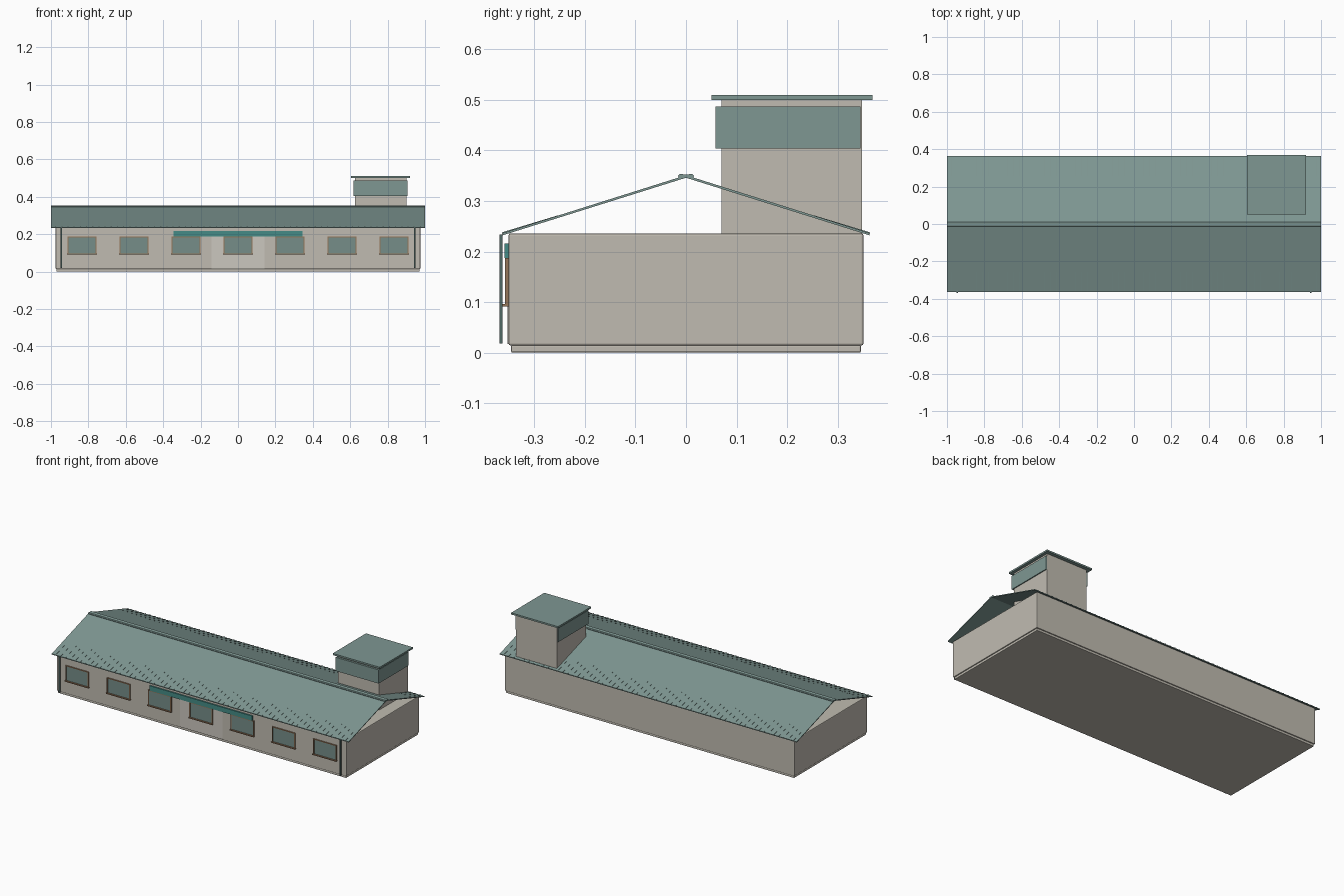
import bpy
import bmesh
import math
from mathutils import Vector

if "Cube" in bpy.data.objects:
    bpy.data.objects.remove(bpy.data.objects["Cube"])


def mat(name, r, g, b):
    m = bpy.data.materials.new(name)
    m.diffuse_color = (r, g, b, 1)
    m.use_nodes = True
    m.node_tree.nodes["Principled BSDF"].inputs["Base Color"].default_value = m.diffuse_color
    return m


WALL = mat("beige_plaster", 0.53, 0.50, 0.44)
DOOR = mat("pale_door", 0.60, 0.57, 0.52)
ROOF = mat("grey_green_metal", 0.21, 0.31, 0.29)
GLASS = mat("green_glass", 0.18, 0.27, 0.25)
TEAL = mat("teal_fascia", 0.06, 0.26, 0.24)
PIPE = mat("dark_green_pipe", 0.08, 0.14, 0.13)
WOOD = mat("brown_frame", 0.30, 0.18, 0.10)


def finish(name, bm, m):
    bmesh.ops.recalc_face_normals(bm, faces=bm.faces)
    me = bpy.data.meshes.new(name)
    bm.to_mesh(me)
    bm.free()
    me.materials.append(m)
    ob = bpy.data.objects.new(name, me)
    bpy.context.collection.objects.link(ob)
    return ob


def box(name, x, y, z, m, bevel=0):
    """Box from (min, max) pairs on each axis."""
    bm = bmesh.new()
    bmesh.ops.create_cube(bm, size=1)
    for v in bm.verts:
        v.co = Vector([(a + b) / 2 + c * (b - a) for (a, b), c in zip((x, y, z), v.co)])
    ob = finish(name, bm, m)
    if bevel:
        mod = ob.modifiers.new("soft_edges", 'BEVEL')
        mod.width, mod.segments = bevel, 2
    return ob


def prism(bm, profile, x0, x1):
    """Extrude a (y, z) profile along x."""
    a = [bm.verts.new((x0, y, z)) for y, z in profile]
    b = [bm.verts.new((x1, y, z)) for y, z in profile]
    n = len(profile)
    bm.faces.new(a)
    bm.faces.new(b[::-1])
    for i in range(n):
        bm.faces.new((a[i], b[i], b[(i + 1) % n], a[(i + 1) % n]))


# Walls and plinth
box("plinth", (-0.97, 0.97), (-0.346, 0.346), (0, 0.015), WALL, 0.003)
box("walls", (-0.975, 0.975), (-0.351, 0.351), (0.014, 0.236), WALL, 0.004)

# Roof slopes (open gables) with fine ribs at the eaves
for side, label in ((-1, "front"), (1, "back")):
    bm = bmesh.new()
    prism(bm, [(0, 0.346), (side * 0.363, 0.232), (side * 0.363, 0.2365), (0, 0.351)], -1, 1)
    finish(label + "_roof_slope", bm, ROOF)
    bm = bmesh.new()
    z1 = 0.2365 + 0.11 * 0.1145 / 0.363
    for i in range(60):
        x = -0.975 + i * 1.95 / 59
        prism(bm, [(side * 0.253, z1 - 0.001), (side * 0.364, 0.2355),
                   (side * 0.364, 0.238), (side * 0.253, z1 + 0.0005)],
              x - 0.003, x + 0.003)
    finish(label + "_roof_ribs", bm, ROOF)

    # Ridge cap half
    bm = bmesh.new()
    prism(bm, [(0, 0.349), (side * 0.014, 0.345), (side * 0.016, 0.350),
               (side * 0.012, 0.354), (0, 0.352)], -1, 1)
    finish(label + "_ridge_cap", bm, ROOF)

# Tower with band on three sides and a flat cap
box("tower", (0.625, 0.90), (0.07, 0.348), (0.23, 0.502), WALL)
box("tower_band", (0.617, 0.906), (0.058, 0.345), (0.404, 0.487), ROOF)
box("tower_cap", (0.603, 0.919), (0.05, 0.369), (0.50, 0.51), ROOF)

# Entrance panel and fascia
box("entrance_panel", (-0.143, 0.143), (-0.3535, -0.349), (0.017, 0.19), DOOR)
box("entrance_fascia", (-0.346, 0.346), (-0.359, -0.35), (0.187, 0.216), TEAL)

# Windows: glass, side frames, head and sill
for i in range(7):
    cx = (i - 3) * 0.278
    n = "window_%d" % (i + 1)
    box(n + "_glass", (cx - 0.074, cx + 0.074), (-0.355, -0.35), (0.097, 0.184), GLASS)
    for s in (-1, 1):
        e = cx + s * 0.075
        box(n + "_jamb", (e - 0.003, e + 0.003), (-0.358, -0.35), (0.095, 0.186), WOOD)
    box(n + "_head", (cx - 0.078, cx + 0.078), (-0.358, -0.35), (0.183, 0.187), WOOD)
    box(n + "_sill", (cx - 0.080, cx + 0.080), (-0.363, -0.35), (0.091, 0.096), WOOD)

# Downpipes at the front corners
for s in (-1, 1):
    box("downpipe", (s * 0.945 - 0.005, s * 0.945 + 0.005), (-0.369, -0.363), (0.018, 0.234), PIPE)
